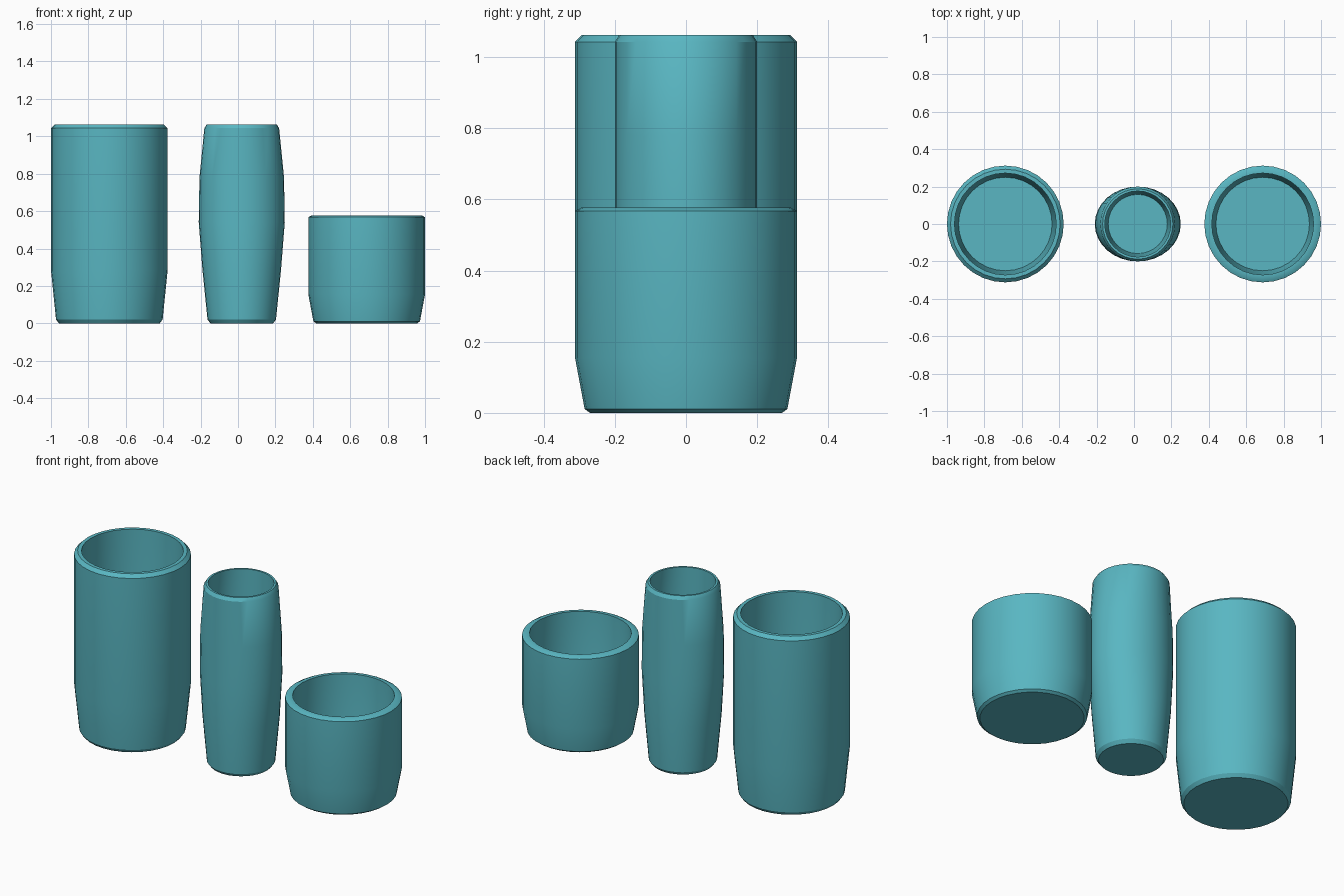
import bpy, bmesh, math

if "Cube" in bpy.data.objects:
    bpy.data.objects.remove(bpy.data.objects["Cube"])

SIDES = 32


def cup(name, x, profile):
    """Skin elliptical rings (x radius, y radius, z), capped at both ends."""
    bm = bmesh.new()
    rings = []
    for rx, ry, z in profile:
        rings.append([bm.verts.new((rx * math.cos(2 * math.pi * i / SIDES),
                                    ry * math.sin(2 * math.pi * i / SIDES), z))
                      for i in range(SIDES)])
    for a, b in zip(rings, rings[1:]):
        for i in range(SIDES):
            j = (i + 1) % SIDES
            bm.faces.new((a[i], a[j], b[j], b[i]))
    bm.faces.new(rings[0][::-1])
    bm.faces.new(rings[-1])
    bmesh.ops.recalc_face_normals(bm, faces=bm.faces)
    mesh = bpy.data.meshes.new(name)
    bm.to_mesh(mesh)
    bm.free()
    obj = bpy.data.objects.new(name, mesh)
    obj.location.x = x
    mesh.materials.append(teal)
    bpy.context.collection.objects.link(obj)
    bpy.context.view_layer.objects.active = obj
    obj.select_set(True)
    bpy.ops.object.shade_smooth_by_angle(angle=math.radians(30))
    obj.select_set(False)
    return obj


teal = bpy.data.materials.new("teal")
teal.diffuse_color = (0.1, 0.47, 0.54, 1)
teal.use_nodes = True
teal.node_tree.nodes["Principled BSDF"].inputs["Base Color"].default_value = teal.diffuse_color

# Round cup: base, tapered foot, straight wall, chamfered rim, inside, floor
round_profile = [(0.27, 0), (0.285, 0.02), (0.312, 0.285), (0.312, 1.043),
                 (0.293, 1.062), (0.272, 1.062), (0.272, 0.285), (0.25, 0.04)]


def round_cup(name, x, scale_z):
    return cup(name, x, [(r, r, z * scale_z) for r, z in round_profile])


round_cup("tall_cup", -0.688, 1)
round_cup("short_cup", 0.688, 0.544)

# Slim cup: bulges sideways only
slim_profile = [(0.168, 0.168, 0), (0.183, 0.183, 0.02), (0.21, 0.2, 0.285),
                (0.23, 0.2, 0.54), (0.226, 0.2, 0.78), (0.2, 0.2, 1.043),
                (0.188, 0.188, 1.062), (0.176, 0.176, 1.062),
                (0.2, 0.176, 0.78), (0.204, 0.176, 0.54),
                (0.184, 0.176, 0.285), (0.158, 0.158, 0.04)]
cup("slim_cup", 0.02, slim_profile)
